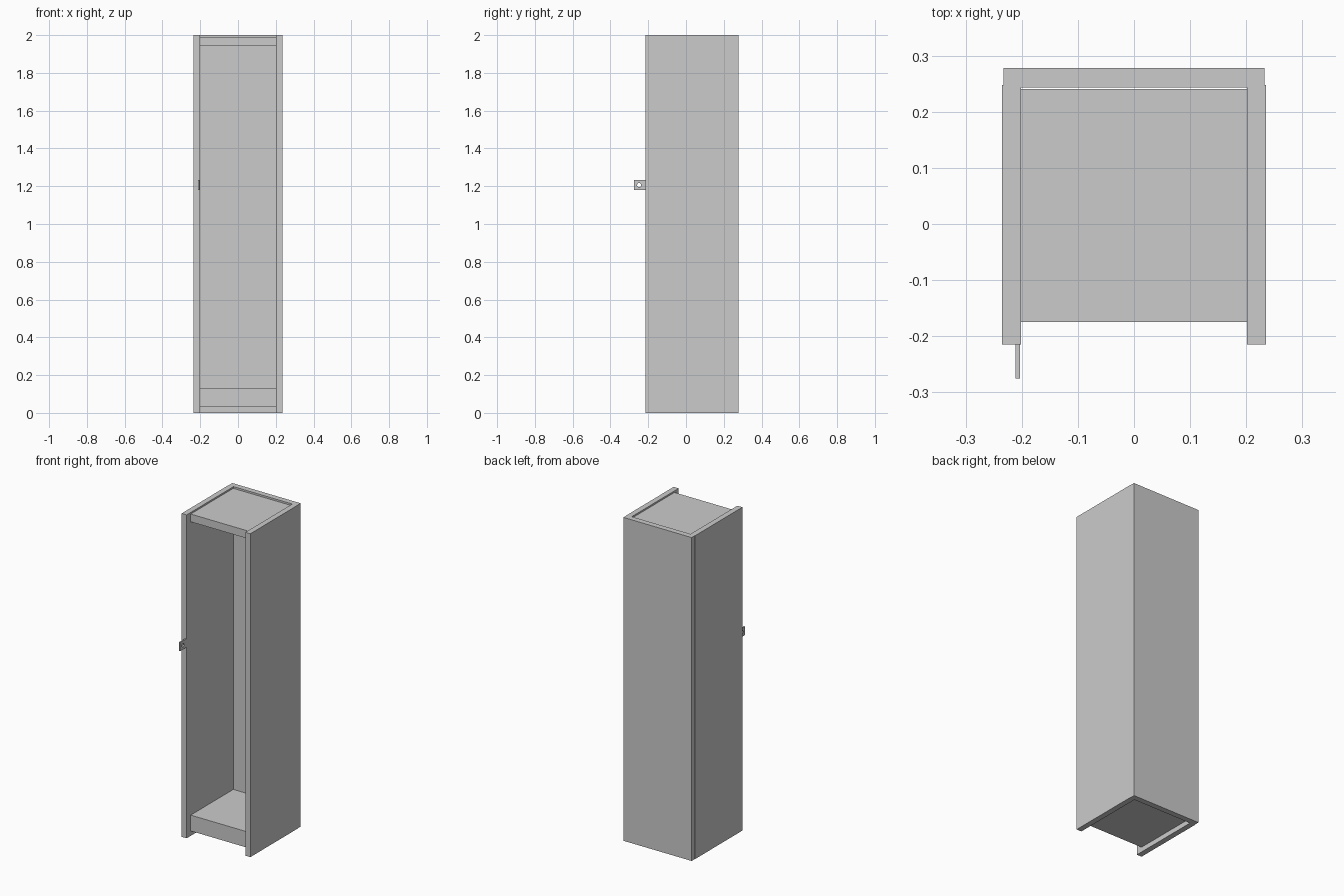
import bpy

if "Cube" in bpy.data.objects:
    bpy.data.objects.remove(bpy.data.objects["Cube"])


def box(name, x, y, z):
    """Box from (min, max) ranges along each axis."""
    bpy.ops.mesh.primitive_cube_add(size=1)
    ob = bpy.context.object
    ob.name = name
    ob.location = [(r[0] + r[1]) / 2 for r in (x, y, z)]
    ob.scale = [r[1] - r[0] for r in (x, y, z)]
    bpy.ops.object.transform_apply(location=True, rotation=False, scale=True)
    return ob


# Side panels
for side, x in (("left", (-0.235, -0.201)), ("right", (0.201, 0.235))):
    box(side + "_panel", x, (-0.215, 0.248), (0, 2))

# Back panel, slightly let in between the side panels
box("back_panel", (-0.233, 0.233), (0.243, 0.278), (0, 2))

# Top and bottom boards
inner_x, inner_y = (-0.201, 0.201), (-0.175, 0.241)
box("top_board", inner_x, inner_y, (1.942, 1.99))
box("bottom_board", inner_x, inner_y, (0.03, 0.128))

# Padlock tab with a round hole
tab = box("lock_tab", (-0.211, -0.203), (-0.275, -0.213), (1.18, 1.233))
bpy.ops.mesh.primitive_cylinder_add(vertices=24, radius=0.011, depth=0.05,
                                    location=(-0.207, -0.248, 1.206),
                                    rotation=(0, 1.570796, 0))
cutter = bpy.context.object
cutter.name = "tab_hole_cutter"
cutter.hide_render = True
cutter.hide_set(True)
hole = tab.modifiers.new("hole", "BOOLEAN")
hole.operation = "DIFFERENCE"
hole.solver = "EXACT"
hole.object = cutter
